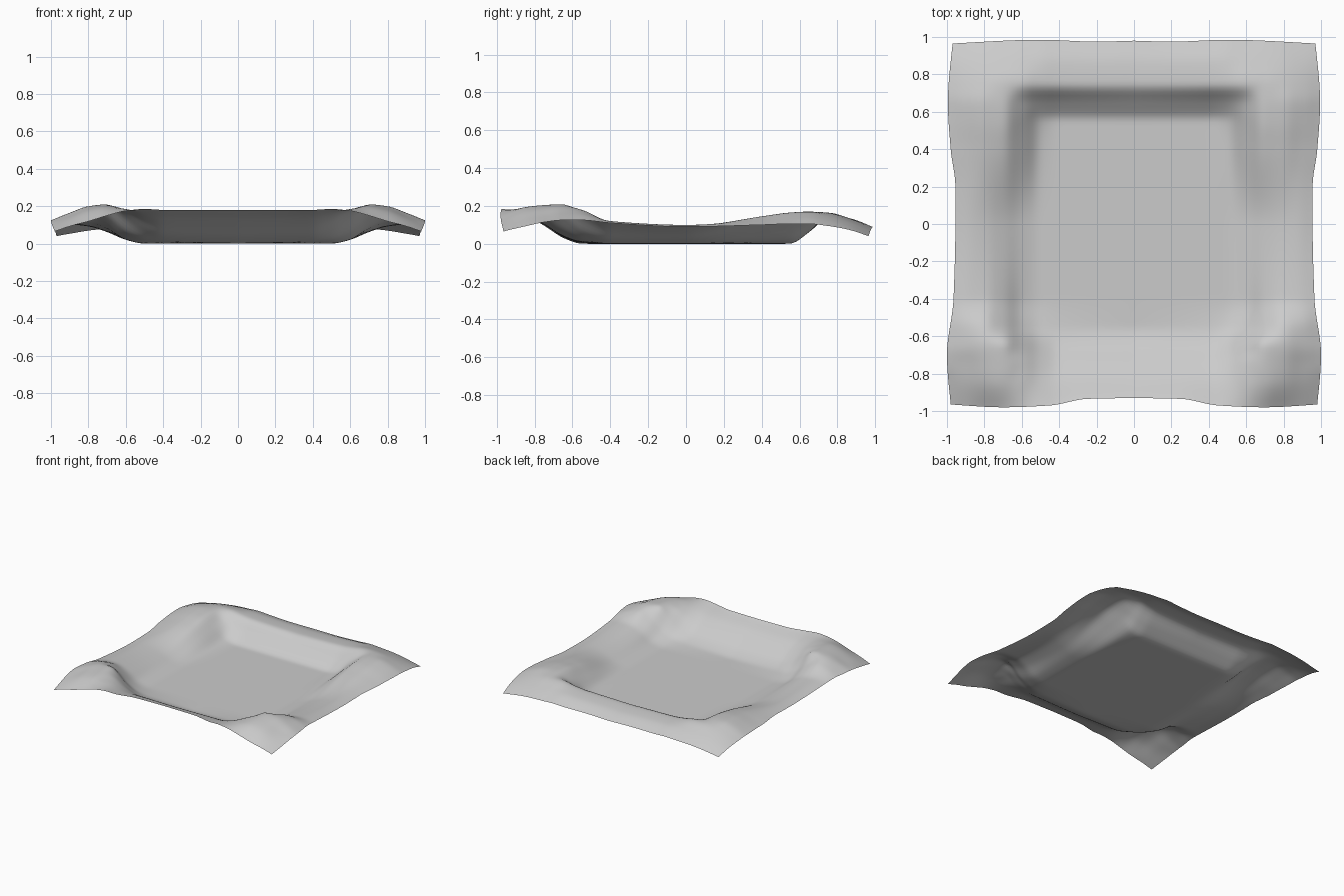
import bpy
import bmesh

cube = bpy.data.objects.get("Cube")
if cube:
    bpy.data.objects.remove(cube, do_unlink=True)


def curve(knots, values, t):
    """Smooth curve through the points, without overshoot."""
    last = len(knots) - 1
    steps = [(values[i + 1] - values[i]) / (knots[i + 1] - knots[i]) for i in range(last)]

    def tangent(i):
        if i == 0 or i == last:
            return steps[min(i, last - 1)]
        before, after = steps[i - 1], steps[i]
        if before * after <= 0:
            return 0
        return 2 * before * after / (before + after)

    i = 0
    while i < last - 1 and t > knots[i + 1]:
        i += 1
    width = knots[i + 1] - knots[i]
    s = (t - knots[i]) / width
    ease = s * s * (3 - 2 * s)
    return (values[i] * (1 - ease) + values[i + 1] * ease
            + width * s * (1 - s) * ((1 - s) * tangent(i) - s * tangent(i + 1)))


# Cross-sections from front to back: height in hundredths, centre to side edge
section_x = [0, .4, .5, .6, .7, .8, .9, 1]
sections = {
    -1: [18, 18, 18.5, 17.5, 15, 12, 9.5, 6.5],
    -.85: [14, 14.5, 16, 18.5, 19.5, 17.5, 13.5, 9.5],
    -.75: [9, 10, 13, 18, 20.5, 19, 15, 11.5],
    -.65: [3, 4, 7, 14, 21, 20, 16.5, 12.5],
    -.55: [0, 1, 2, 6, 14, 18, 16, 12.5],
    -.4: [0, 0, 0, 2, 8, 11.5, 12, 11],
    0: [0, 0, 0, 2, 6, 9, 10, 9],
    .4: [0, 0, 1, 8, 14, 14.5, 12.5, 10],
    .55: [0, 0, 2, 10, 16.5, 16.5, 14, 10.5],
    .65: [6, 6, 7.5, 12, 17, 17, 14.5, 10.5],
    .75: [13, 14, 15, 16.5, 16.5, 15.5, 13, 9.5],
    .87: [12, 13, 13.5, 13.5, 13, 12, 10, 7.5],
    1: [8, 8.5, 9, 8.5, 8, 7, 5.5, 4],
}
section_y = list(sections)


def height(u, v):
    column = [curve(section_x, row, abs(u)) for row in sections.values()]
    return curve(section_y, column, v) / 100


# Wavy hems
def side_hem(v):
    return curve([-1, -.7, -.4, 0, .2, .4, .65, 1],
                 [.98, 1, .965, .955, .955, .98, .995, .97], v)


def front_hem(u):
    return curve([0, .25, .45, .7, 1], [.93, .935, .97, .98, .965], abs(u))


def back_hem(u):
    return curve([0, .2, .5, 1], [.98, .975, .985, .965], abs(u))


# Draped cloth sheet
bm = bmesh.new()
bmesh.ops.create_grid(bm, x_segments=96, y_segments=96, size=1)
for vert in bm.verts:
    u = max(-1, min(1, vert.co.x))
    v = max(-1, min(1, vert.co.y))
    hem = front_hem(u) if v < 0 else back_hem(u)
    vert.co = (u * (1 + (side_hem(v) - 1) * u ** 6),
               v * (1 + (hem - 1) * v ** 6),
               height(u, v))

mesh = bpy.data.meshes.new("cloth_sheet")
bm.to_mesh(mesh)
bm.free()
sheet = bpy.data.objects.new("cloth_sheet", mesh)
bpy.context.collection.objects.link(sheet)

# Soften the folds, keeping the hem in place
soften = sheet.modifiers.new("soften_folds", "SMOOTH")
soften.factor = .5
soften.iterations = 3
hem_free = sheet.vertex_groups.new(name="inner_cloth")
hem_free.add([v.index for v in mesh.vertices
              if not any(abs(c) > .92 for c in v.co.xy)], 1, "REPLACE")
soften.vertex_group = "inner_cloth"

# Grey cloth
grey = bpy.data.materials.new("light_grey_cloth")
grey.use_nodes = True
colour = (.6, .6, .6, 1)
grey.diffuse_color = colour
grey.node_tree.nodes["Principled BSDF"].inputs["Base Color"].default_value = colour
mesh.materials.append(grey)
for face in mesh.polygons:
    face.use_smooth = True
